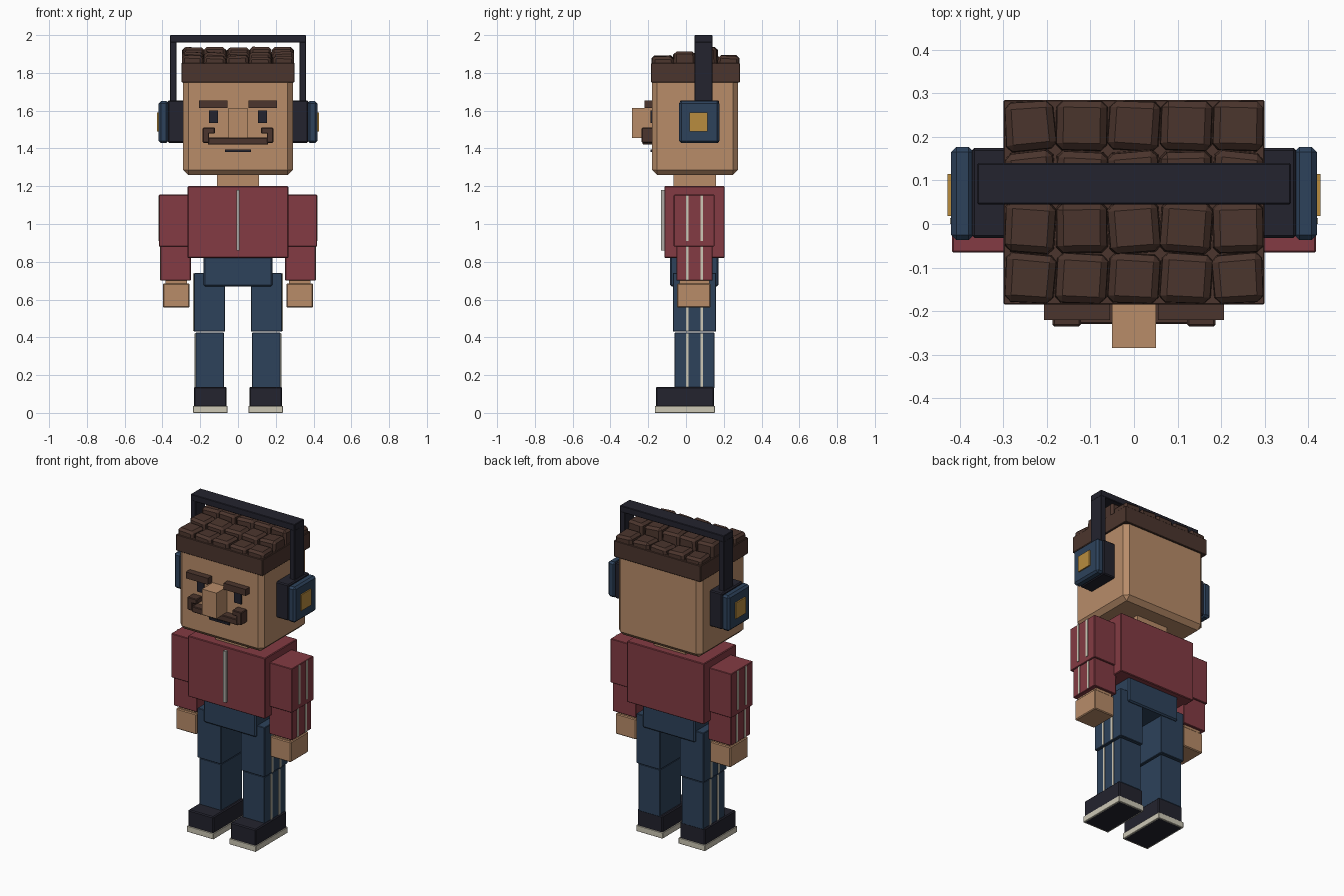
import bpy
import bmesh
import random
from mathutils import Matrix

cube = bpy.data.objects.get("Cube")
if cube:
    bpy.data.objects.remove(cube, do_unlink=True)
random.seed(4)


def material(name, rgb):
    """Flat material from 0-255 display values, converted to linear."""
    lin = [(c / 255 / 12.92 if c < 11 else ((c / 255 + 0.055) / 1.055) ** 2.4) for c in rgb]
    m = bpy.data.materials.new(name)
    m.use_nodes = True
    m.diffuse_color = (*lin, 1)
    bsdf = m.node_tree.nodes["Principled BSDF"]
    bsdf.inputs["Base Color"].default_value = (*lin, 1)
    bsdf.inputs["Roughness"].default_value = 0.8
    return m


SKIN = material("skin", (184, 140, 105))
RED = material("jacket red", (131, 59, 67))
BLUE = material("denim blue", (45, 66, 91))
DARK = material("dark navy", (35, 35, 46))
BROWN = material("hair brown", (75, 53, 45))
CREAM = material("cream", (205, 200, 182))
GOLD = material("gold", (184, 140, 62))
GREY = material("zip grey", (172, 169, 163))


def finish(name, bm, mat, bevel=0):
    me = bpy.data.meshes.new(name)
    bm.to_mesh(me)
    bm.free()
    me.materials.append(mat)
    ob = bpy.data.objects.new(name, me)
    bpy.context.collection.objects.link(ob)
    if bevel:
        mod = ob.modifiers.new("chamfer", "BEVEL")
        mod.width = bevel
        mod.segments = 1
    return ob


def box(name, mat, x, y, z, bevel=0):
    """Box from its (low, high) range on each axis."""
    bm = bmesh.new()
    bmesh.ops.create_cube(bm, size=1)
    for v in bm.verts:
        v.co = [r[0] if c < 0 else r[1] for c, r in zip(v.co, (x, y, z))]
    return finish(name, bm, mat, bevel)


def pair(name, mat, x, y, z, bevel=0):
    """The same box on both sides; x is given for the model's left."""
    return [box("left_" + name, mat, x, y, z, bevel),
            box("right_" + name, mat, (-x[1], -x[0]), y, z, bevel)]


# Head and neck
box("head", SKIN, (-.29, .29), (-.18, .275), (1.26, 1.80), .027)
box("neck", SKIN, (-.11, .11), (-.065, .16), (1.18, 1.28))

# Face
box("nose", SKIN, (-.05, .05), (-.285, -.17), (1.455, 1.615))
pair("eyebrow", BROWN, (.055, .207), (-.22, -.17), (1.615, 1.655))
pair("eye", DARK, (.105, .153), (-.188, -.175), (1.535, 1.60))
box("mouth", DARK, (-.07, .07), (-.188, -.175), (1.382, 1.395))
box("moustache_bar", BROWN, (-.16, .16), (-.23, -.17), (1.42, 1.457), .004)
pair("moustache_end", BROWN, (.153, .187), (-.235, -.17), (1.43, 1.49), .004)
pair("moustache_curl", BROWN, (.122, .187), (-.235, -.17), (1.478, 1.51), .004)

# Hair band with rows of slightly twisted tufts on top
box("hair_band", BROWN, (-.30, .30), (-.185, .285), (1.75, 1.852), .003)
for row, top in enumerate((1.895, 1.915, 1.94, 1.895)):
    for col in range(5):
        bm = bmesh.new()
        bmesh.ops.create_cube(bm, size=1)
        for v in bm.verts:
            taper = .92 if v.co.z > 0 else 1
            v.co.x *= .122 * taper
            v.co.y *= .12 * taper
            if v.co.z > 0:
                v.co.z = top - random.uniform(0, .012)
            else:
                v.co.z = 1.83
        turn = Matrix.Rotation(random.uniform(-.11, .11), 4, "Z")
        place = Matrix.Translation((-.24 + .12 * col, -.126 + .1175 * row, 0))
        bmesh.ops.transform(bm, matrix=place @ turn, verts=bm.verts)
        for v in bm.verts:
            v.co.x = max(-.297, min(.297, v.co.x))
            v.co.y = max(-.183, min(.283, v.co.y))
        finish(f"hair_tuft_{row}_{col}", bm, BROWN, .014)

# Headphones
box("headband_top", DARK, (-.36, .36), (.045, .14), (1.96, 2.0), .003)
pair("headband_arm", DARK, (.325, .36), (.045, .14), (1.64, 1.965), .003)
pair("ear_pad", DARK, (.28, .372), (-.032, .175), (1.43, 1.655), .006)
pair("ear_cup", BLUE, (.368, .42), (-.037, .177), (1.428, 1.65), .012)
pair("ear_cup_plate", GOLD, (.415, .428), (.018, .115), (1.49, 1.59))

# Jacket
box("torso", RED, (-.267, .267), (-.115, .205), (.82, 1.2), .004)
box("zip", GREY, (-.009, .009), (-.133, -.11), (.86, 1.18))
pair("upper_sleeve", RED, (.26, .418), (-.065, .15), (.88, 1.155), .003)
pair("lower_sleeve", RED, (.25, .41), (-.05, .14), (.70, .885), .003)
pair("wrist", SKIN, (.27, .385), (-.035, .125), (.67, .71))
pair("hand", SKIN, (.256, .398), (-.047, .13), (.557, .685), .005)

# Trousers
box("hips", BLUE, (-.182, .182), (-.085, .172), (.67, .83), .008)
pair("upper_leg", BLUE, (.068, .233), (-.07, .16), (.43, .74), .003)
pair("lower_leg", BLUE, (.075, .225), (-.06, .15), (.13, .425), .003)

# Two stripes down the outside of each sleeve and leg
for i, y in enumerate(((0, .014), (.077, .091))):
    for part, surface, z in (("upper_sleeve", .418, (.91, 1.152)),
                             ("lower_sleeve", .41, (.703, .88)),
                             ("upper_leg", .233, (.433, .737)),
                             ("lower_leg", .225, (.135, .42))):
        pair(f"{part}_stripe_{i}", CREAM, (surface - .003, surface + .004), y, z)

# Shoes, with a dark tread inset under each sole
pair("shoe", DARK, (.06, .234), (-.16, .148), (.03, .137), .006)
for sole in pair("sole", CREAM, (.055, .238), (-.165, .153), (0, .037), .002):
    sole.data.materials.append(DARK)
    bm = bmesh.new()
    bm.from_mesh(sole.data)
    bm.normal_update()
    under = [f for f in bm.faces if f.normal.z < -.9]
    bmesh.ops.inset_region(bm, faces=under, thickness=.012)
    for f in under:
        f.material_index = 1
    bm.to_mesh(sole.data)
    bm.free()
